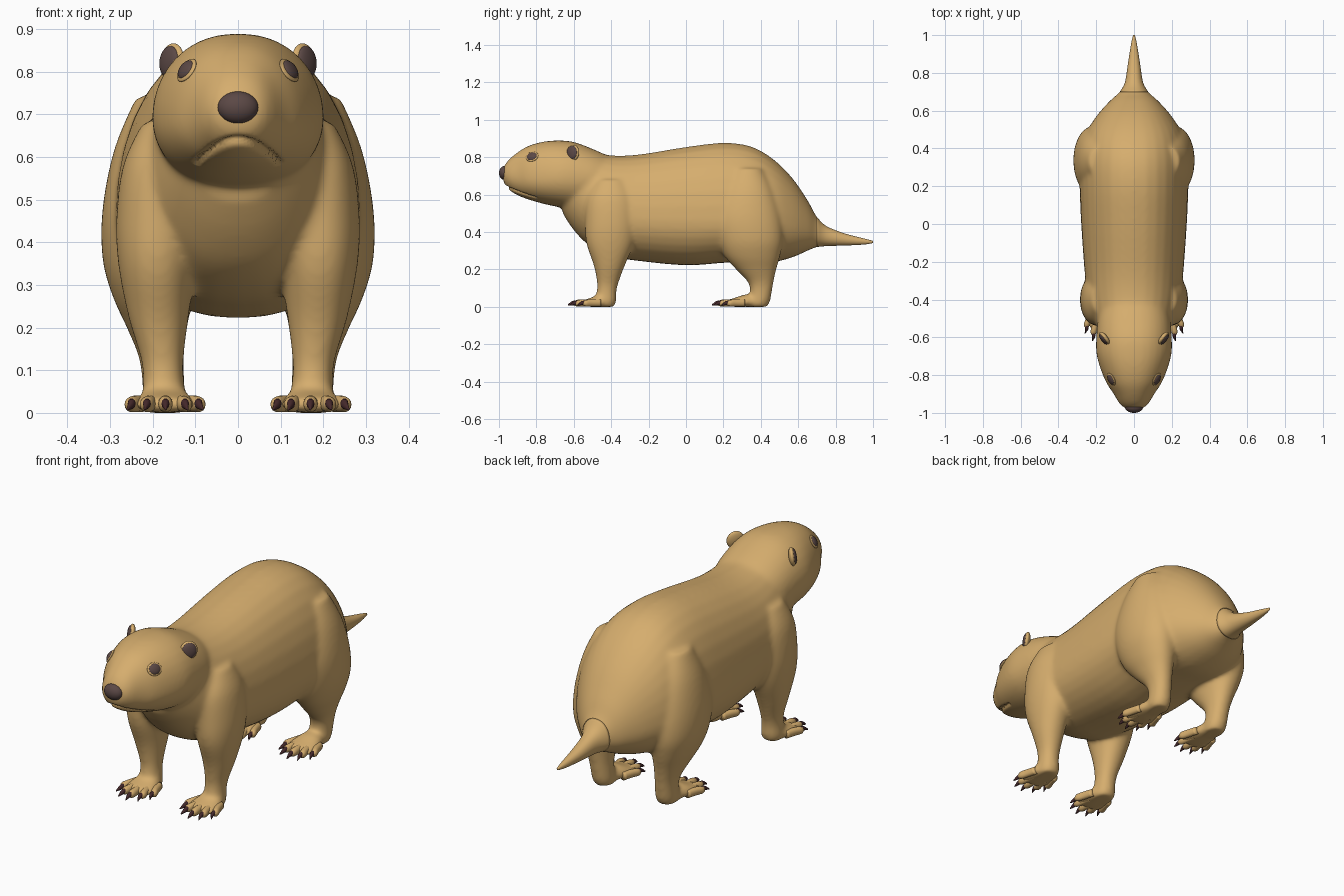
import bpy, bmesh, math
from mathutils import Vector, Matrix
from mathutils.bvhtree import BVHTree

if "Cube" in bpy.data.objects:
    bpy.data.objects.remove(bpy.data.objects["Cube"])


def material(name, rgb):
    m = bpy.data.materials.new(name)
    m.diffuse_color = (*rgb, 1)
    m.use_nodes = True
    m.node_tree.nodes["Principled BSDF"].inputs["Base Color"].default_value = m.diffuse_color
    return m


FUR = material("tan fur", (0.67, 0.42, 0.155))
DARK = material("dark brown skin", (0.105, 0.065, 0.06))
CLAW = material("claw maroon", (0.06, 0.022, 0.024))


def catmull(keys, steps):
    """Smoothly interpolate a list of equal-length tuples."""
    out = []
    for i in range(len(keys) - 1):
        p0, p1, p2, p3 = (keys[max(0, min(len(keys) - 1, i + k))] for k in (-1, 0, 1, 2))
        for s in range(steps):
            t = s / steps
            out.append([0.5 * (2 * b + (c - a) * t + (2 * a - 5 * b + 4 * c - d) * t * t
                               + (3 * b - a - 3 * c + d) * t ** 3)
                        for a, b, c, d in zip(p0, p1, p2, p3)])
    out.append(list(keys[-1]))
    return out


def loft(bm, keys, steps=4, n=32):
    """Skin rings of (x, y, z, half width, up, down, axis); axis 0 = along y, 1 = along z."""
    rings = []
    for x, y, z, w, up, dn, axis in catmull(keys, steps):
        ring = []
        for i in range(n):
            a = 2 * math.pi * i / n
            c, s = math.cos(a), math.sin(a)
            u = math.copysign(abs(c) ** 0.9, c) * w
            v = s * (up if s > 0 else dn)
            ring.append(bm.verts.new((x + u, y + v * axis, z + v * (1 - axis))))
        rings.append(ring)
    faces = []
    for r, q in zip(rings, rings[1:]):
        for i in range(n):
            j = (i + 1) % n
            faces.append(bm.faces.new((r[i], r[j], q[j], q[i])))
    faces.append(bm.faces.new(rings[0]))
    faces.append(bm.faces.new(rings[-1]))
    bmesh.ops.recalc_face_normals(bm, faces=faces)


def along_y(keys, x=0, dy=0):
    """(y, top, bottom, widest z, half width) -> loft rings."""
    return [(x, y + dy, c, w, t - c, c - b, 0) for y, t, b, c, w in keys]


def along_z(keys, side):
    """(z, y, x, half width, half depth) -> loft rings."""
    return [(x * side, y, z, rx, ry, ry, 1) for z, y, x, rx, ry in keys]


def make(name, bm, mat):
    me = bpy.data.meshes.new(name)
    bm.to_mesh(me)
    bm.free()
    me.materials.append(mat)
    me.shade_smooth()
    ob = bpy.data.objects.new(name, me)
    bpy.context.scene.collection.objects.link(ob)
    return ob


def ellipsoid(bm, pos, normal, size):
    """Ellipsoid whose short axis follows the normal and whose second axis points up."""
    m = (Matrix.Translation(pos) @ Vector(normal).to_track_quat('Z', 'Y').to_matrix().to_4x4()
         @ Matrix.Diagonal((*size, 1)))
    bmesh.ops.create_uvsphere(bm, u_segments=32, v_segments=20, radius=1, matrix=m)


HEAD = [(-.977, .745, .665, .705, .05), (-.95, .785, .628, .70, .078),
        (-.90, .827, .596, .69, .108), (-.84, .862, .573, .685, .147),
        (-.76, .884, .55, .685, .18), (-.68, .89, .533, .69, .2),
        (-.60, .882, .52, .69, .2), (-.5, .845, .52, .68, .19), (-.4, .80, .53, .67, .16)]
TRUNK = [(-.66, .80, .50, .64, .12), (-.60, .83, .41, .62, .165), (-.52, .835, .33, .56, .205),
         (-.40, .81, .27, .50, .245), (-.25, .815, .245, .47, .262), (0, .855, .222, .46, .28),
         (.2, .877, .235, .46, .288), (.35, .857, .24, .46, .285), (.47, .787, .24, .45, .26),
         (.57, .687, .265, .43, .20), (.65, .57, .30, .41, .13)]
TAIL = [(.70, .48, .32, .39, .075), (.75, .432, .325, .375, .048), (.85, .392, .328, .36, .032),
        (.95, .366, .333, .35, .016), (1.0, .353, .341, .347, .005)]
FRONT_LEG = [(.68, -.40, .165, .06, .08), (.58, -.40, .18, .09, .13), (.45, -.40, .186, .10, .14),
             (.34, -.405, .19, .09, .128), (.22, -.41, .186, .07, .083), (.13, -.418, .178, .051, .058),
             (.08, -.425, .175, .048, .053), (.03, -.43, .173, .052, .057), (0, -.435, .172, .047, .052)]
HIND_LEG = [(.74, .33, .17, .07, .08), (.62, .33, .19, .10, .14), (.48, .33, .202, .116, .18),
            (.36, .345, .206, .112, .175), (.27, .355, .20, .093, .148), (.20, .375, .19, .071, .108),
            (.13, .40, .18, .053, .068), (.07, .40, .175, .05, .058), (.03, .39, .173, .051, .06),
            (0, .385, .172, .045, .05)]
FOOT = [(-.39, .06, 0, .025, .04), (-.45, .068, 0, .022, .062), (-.51, .048, 0, .02, .074),
        (-.56, .034, .002, .017, .064)]
TOES = [(-.08, -.535), (-.048, -.578), (-.002, -.598), (.042, -.585), (.078, -.545)]
HIND_SHIFT = .77

# body: lofted parts fused by a voxel remesh and smoothed
bm = bmesh.new()
loft(bm, along_y(HEAD))
loft(bm, along_y(TRUNK + TAIL))
for side in (-1, 1):
    for leg, dy in ((FRONT_LEG, 0), (HIND_LEG, HIND_SHIFT)):
        loft(bm, along_z(leg, side))
        loft(bm, along_y(FOOT, .172 * side, dy))
raw = make("body_blockout", bm, FUR)
mod = raw.modifiers.new("fuse", 'REMESH')
mod.mode, mod.voxel_size = 'VOXEL', 0.0085
mod = raw.modifiers.new("soften", 'SMOOTH')
mod.factor, mod.iterations = 0.5, 25
skin = bpy.data.meshes.new_from_object(raw.evaluated_get(bpy.context.evaluated_depsgraph_get()))
bpy.data.objects.remove(raw)

bm = bmesh.new()
bm.from_mesh(skin)
bm.normal_update()
tree = BVHTree.FromBMesh(bm)
# mouth: groove pressed into the muzzle along a frowning arc
shift = []
for v in bm.verts:
    x, y, z = v.co
    if y < -.8 and abs(x) < .12 and z < .66:
        d = z - (.64 - 5.5 * x * x)
        fade = min(1, (.12 - abs(x)) / .03)
        shift.append((v, v.normal * (-.014 * fade * math.exp(-(d / .008) ** 2))))
for v, off in shift:
    v.co += off
make("body", bm, FUR)

# tail: crisp outer taper
bm = bmesh.new()
loft(bm, along_y(TAIL))
make("tail", bm, FUR)

# toes and claws
toes, claws = bmesh.new(), bmesh.new()
for side in (-1, 1):
    for dy in (0, HIND_SHIFT):
        for dx, tip in TOES:
            x0, x1 = (.172 + dx * .7) * side, (.172 + dx) * side
            y = tip + dy
            loft(toes, [(x0, y + .09, .022, .016, .018, .02, 0),
                        (x0 * .5 + x1 * .5, y + .045, .022, .017, .019, .02, 0),
                        (x1, y + .012, .02, .016, .017, .018, 0),
                        (x1, y - .006, .018, .007, .008, .008, 0)], 4, 14)
            xc = x1 + dx * .12 * side
            loft(claws, [(x1, y + .012, .022, .010, .012, .012, 0),
                         (x1, y - .012, .02, .0085, .011, .011, 0),
                         (xc, y - .034, .009, .002, .003, .003, 0)], 4, 10)
make("toes", toes, FUR)
make("claws", claws, CLAW)

# nose
bm = bmesh.new()
ellipsoid(bm, (0, -.968, .716), (0, -1, 0), (.048, .038, .032))
make("nose", bm, DARK)

# eyes with lids, ears with dark hollows
eyes, lids, ears, hollows = (bmesh.new() for _ in range(4))
for side in (-1, 1):
    pos, nrm, _, _ = tree.find_nearest(Vector((.115 * side, -.82, .80)))
    ellipsoid(lids, pos, nrm, (.036, .031, .008))
    ellipsoid(eyes, pos + nrm * .002, nrm, (.029, .025, .012))
    facing = Vector((.78 * side, -.6, .12)).normalized()
    ear = Vector((.155 * side, -.605, .823))
    ellipsoid(ears, ear, facing, (.041, .044, .016))
    ellipsoid(hollows, ear + facing * .008, facing, (.034, .037, .013))
make("eyes", eyes, DARK)
make("eyelids", lids, FUR)
make("ears", ears, FUR)
make("ear_hollows", hollows, DARK)
